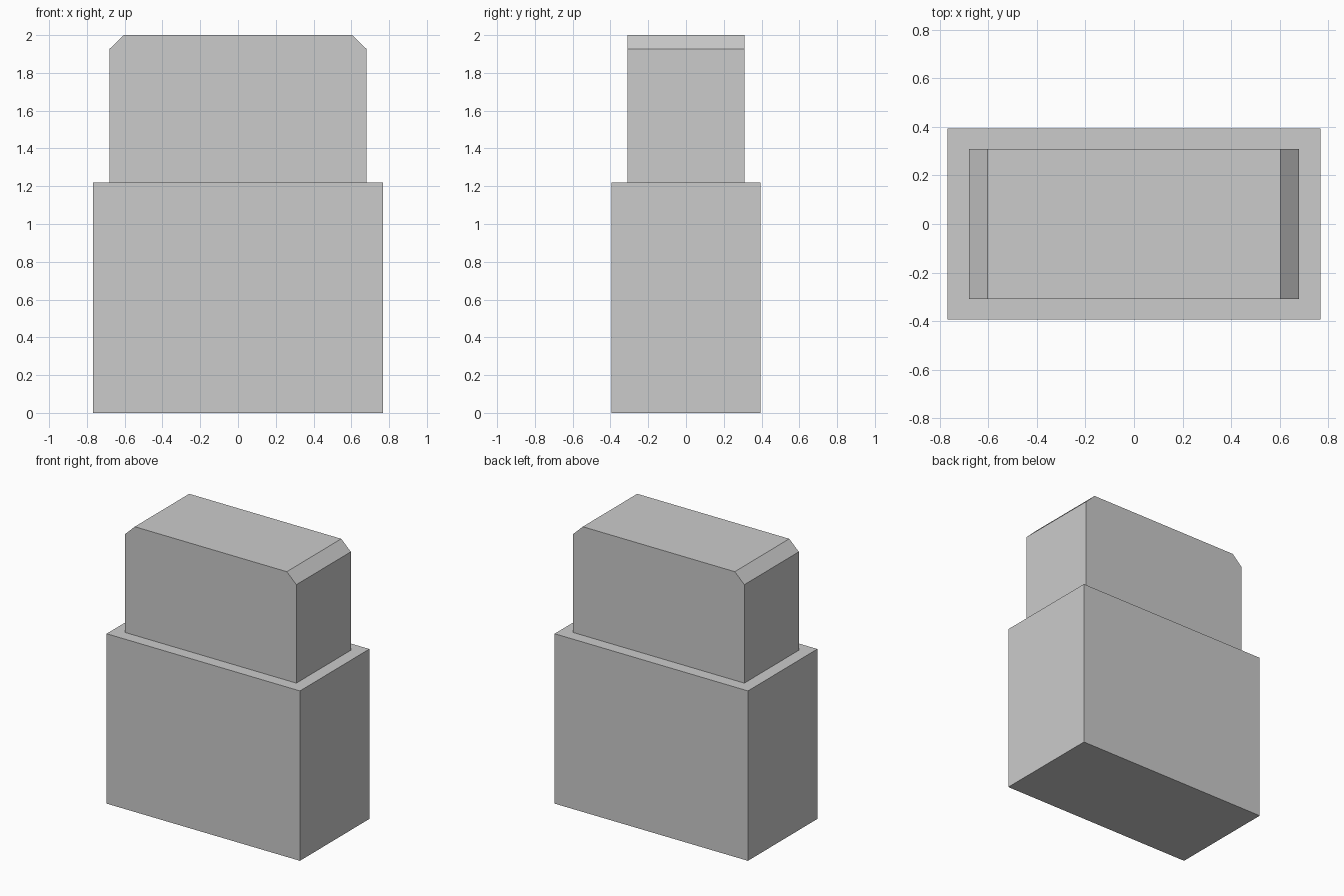
import bpy, bmesh

if "Cube" in bpy.data.objects:
    bpy.data.objects.remove(bpy.data.objects["Cube"])


def extrude_profile(name, profile, half_depth):
    """Extrude an x-z outline along y, centred on y = 0."""
    bm = bmesh.new()
    face = bm.faces.new([bm.verts.new((x, -half_depth, z)) for x, z in profile])
    out = bmesh.ops.extrude_face_region(bm, geom=[face])
    moved = [v for v in out["geom"] if isinstance(v, bmesh.types.BMVert)]
    bmesh.ops.translate(bm, verts=moved, vec=(0, 2 * half_depth, 0))
    bmesh.ops.recalc_face_normals(bm, faces=bm.faces)
    mesh = bpy.data.meshes.new(name)
    bm.to_mesh(mesh)
    bm.free()
    obj = bpy.data.objects.new(name, mesh)
    bpy.context.collection.objects.link(obj)
    return obj


def mirrored(right_side):
    """Complete a bottom-to-top right outline with its left half."""
    return right_side + [(-x, z) for x, z in reversed(right_side)]


# Wide lower block
extrude_profile("lower_block", mirrored([(0.768, 0), (0.768, 1.22)]), 0.394)

# Narrower upper block with chamfered left and right top edges
extrude_profile("upper_block",
                mirrored([(0.68, 1.22), (0.68, 1.927), (0.604, 2.0)]), 0.309)
